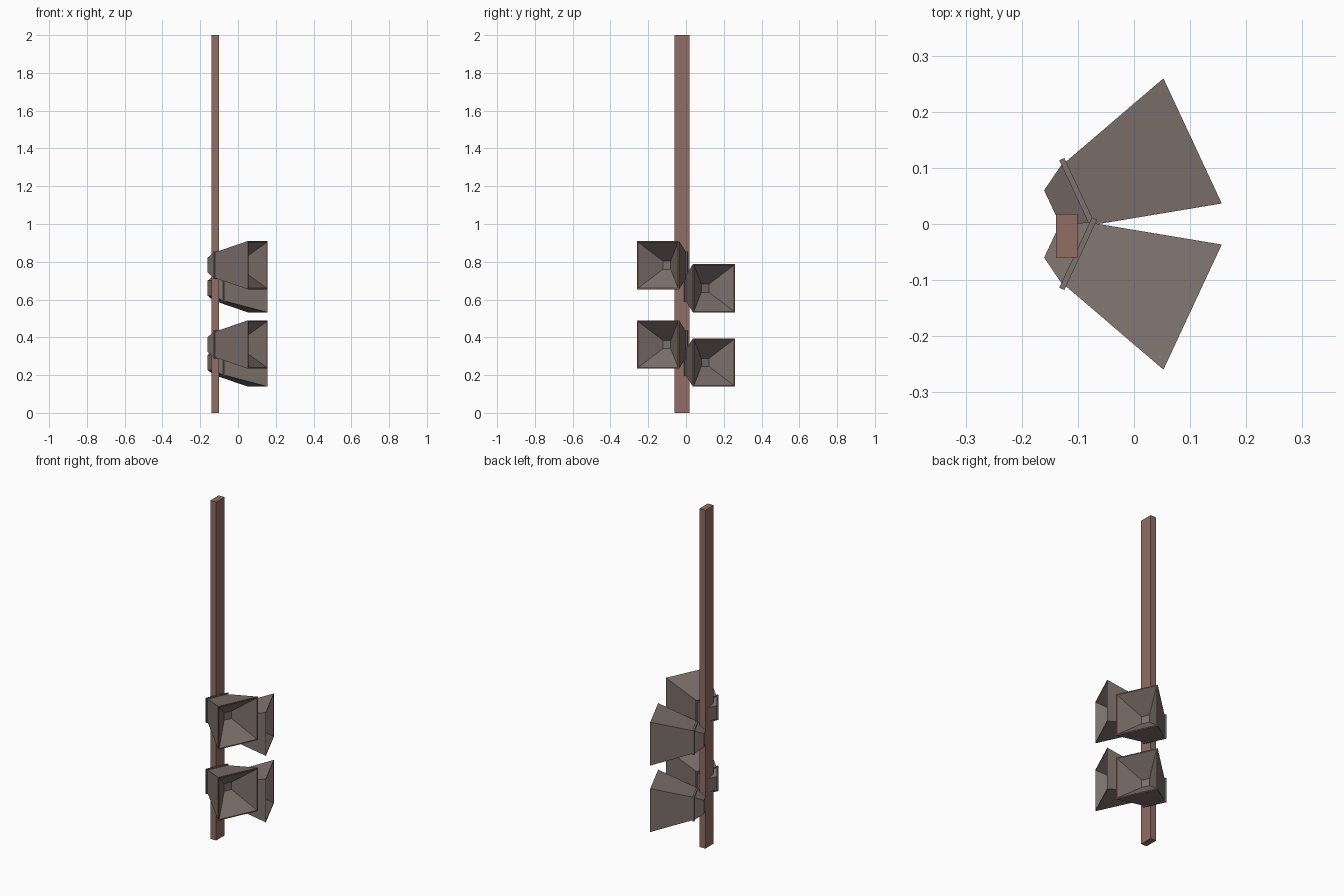
import bpy, bmesh, math
from mathutils import Matrix

if "Cube" in bpy.data.objects:
    bpy.data.objects.remove(bpy.data.objects["Cube"])


def material(name, rgb):
    m = bpy.data.materials.new(name)
    m.diffuse_color = (*rgb, 1)
    m.use_nodes = True
    m.node_tree.nodes["Principled BSDF"].inputs["Base Color"].default_value = m.diffuse_color
    return m


GREY = material("grey_brown_metal", (0.205, 0.165, 0.15))
RUST = material("rust_brown", (0.285, 0.155, 0.125))


def loft(name, sections, matrix, rim=None):
    """Rectangular sections (x, half width, half height) joined along local x, ends capped."""
    bm = bmesh.new()
    rings = [[bm.verts.new((x, sy * w, sz * h))
              for sy, sz in ((-1, -1), (1, -1), (1, 1), (-1, 1))]
             for x, w, h in sections]
    for k, (a, b) in enumerate(zip(rings, rings[1:])):
        for i in range(4):
            j = (i + 1) % 4
            f = bm.faces.new((a[i], a[j], b[j], b[i]))
            f.material_index = 1 if k == rim else 0
    bm.faces.new(rings[0][::-1])
    bm.faces.new(rings[-1])
    bmesh.ops.recalc_face_normals(bm, faces=bm.faces)
    me = bpy.data.meshes.new(name)
    bm.to_mesh(me)
    bm.free()
    ob = bpy.data.objects.new(name, me)
    ob.matrix_world = matrix
    bpy.context.collection.objects.link(ob)
    me.materials.append(GREY)
    me.materials.append(RUST)
    return ob


# Wooden post
bpy.ops.mesh.primitive_cube_add(size=1, location=(-0.12, -0.021, 1))
post = bpy.context.object
post.name = "post"
post.scale = (0.038, 0.078, 2)
post.data.materials.append(RUST)

# Four horn speakers: two on each side, splayed 25 degrees
for side, z in ((1, 0.66), (1, 0.267), (-1, 0.782), (-1, 0.362)):
    m = (Matrix.Translation((-0.0995, side * 0.053, z))
         @ Matrix.Rotation(side * math.radians(25), 4, 'Z'))
    # Flared horn: outer shell, rust rim, hollow inside down to the throat
    loft("horn", [(0.004, 0.0615, 0.068), (0.225, 0.123, 0.128),
                  (0.225, 0.117, 0.122), (0.115, 0.023, 0.022)], m, rim=1)
    # Mounting flange and tapered driver housing
    loft("flange", [(-0.005, 0.069, 0.073), (0.005, 0.069, 0.073)], m)
    loft("driver_housing", [(-0.052, 0.032, 0.04), (-0.005, 0.06, 0.066)], m)
